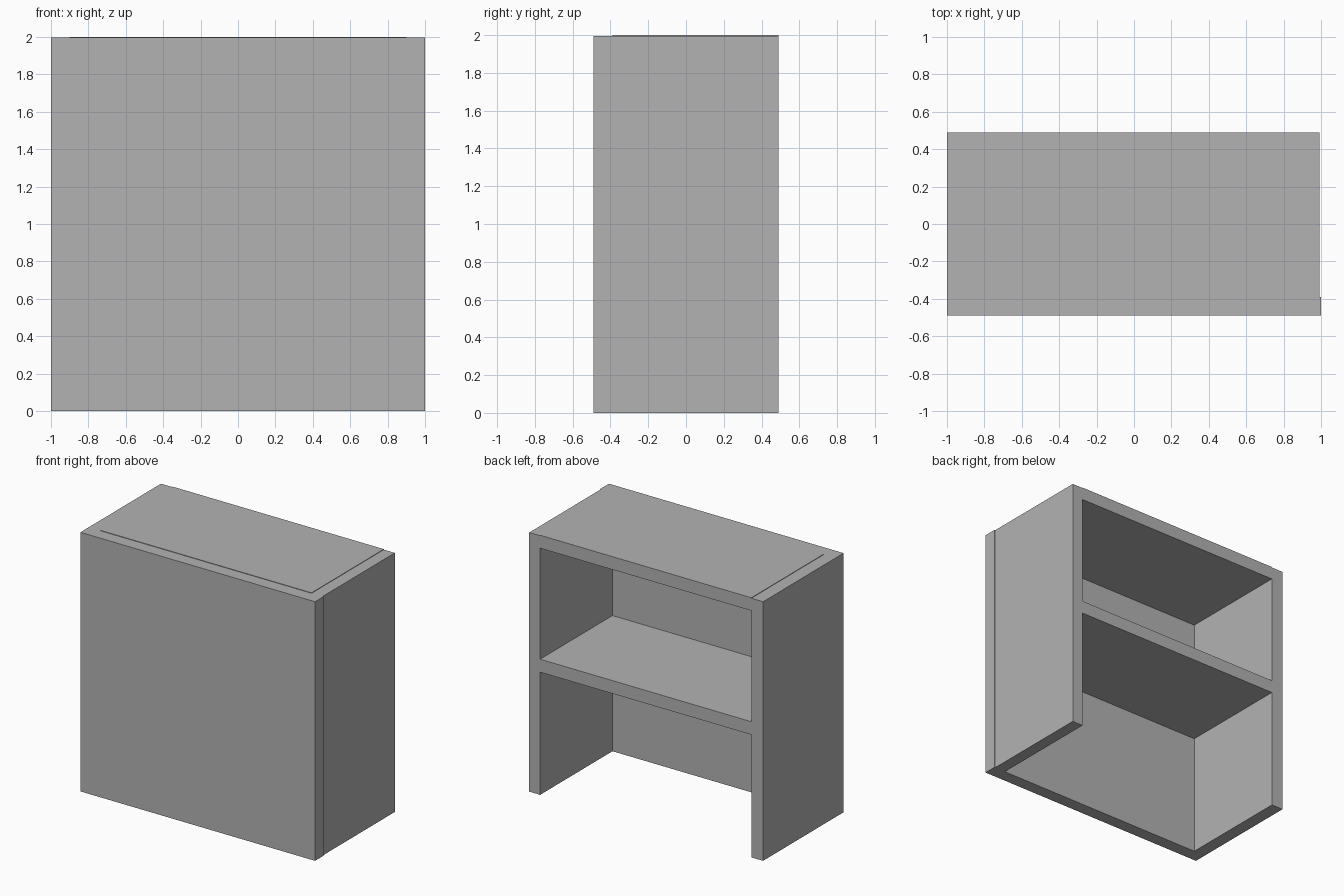
import bpy
import bmesh
from mathutils import Matrix, Vector

cube = bpy.data.objects.get("Cube")
if cube:
    bpy.data.objects.remove(cube, do_unlink=True)

# One plain grey for every board
grey = bpy.data.materials.new("plain grey")
grey.use_nodes = True
colour = (0.45, 0.45, 0.45, 1)
grey.diffuse_color = colour
grey.node_tree.nodes["Principled BSDF"].inputs["Base Color"].default_value = colour


def board(name, low, high):
    """A flat-sided board between two opposite corners."""
    low, high = Vector(low), Vector(high)
    bm = bmesh.new()
    bmesh.ops.create_cube(bm, size=1, matrix=Matrix.Diagonal((*(high - low), 1)))
    mesh = bpy.data.meshes.new(name)
    bm.to_mesh(mesh)
    bm.free()
    mesh.materials.append(grey)
    obj = bpy.data.objects.new(name, mesh)
    obj.location = (low + high) / 2
    bpy.context.collection.objects.link(obj)


BACK = 0.49        # rear edge of the counter
SEAM = -0.39       # rear face of the front panel
INNER = 0.9        # inner face of each side
RIM = 1.996        # sides and front stop just under the top board

# Front panel and the two sides
board("front_panel", (-1, -BACK, 0), (1, SEAM, RIM))
board("right_side", (-1, SEAM, 0), (-INNER, BACK, RIM))
board("left_side", (INNER, SEAM, 0), (0.993, BACK, RIM))

# Top board and middle shelf, fitted between the sides
board("top_board", (-INNER, SEAM, 1.9), (INNER, BACK, 2))
board("middle_shelf", (-INNER, SEAM, 0.945), (INNER, BACK, 1.045))
